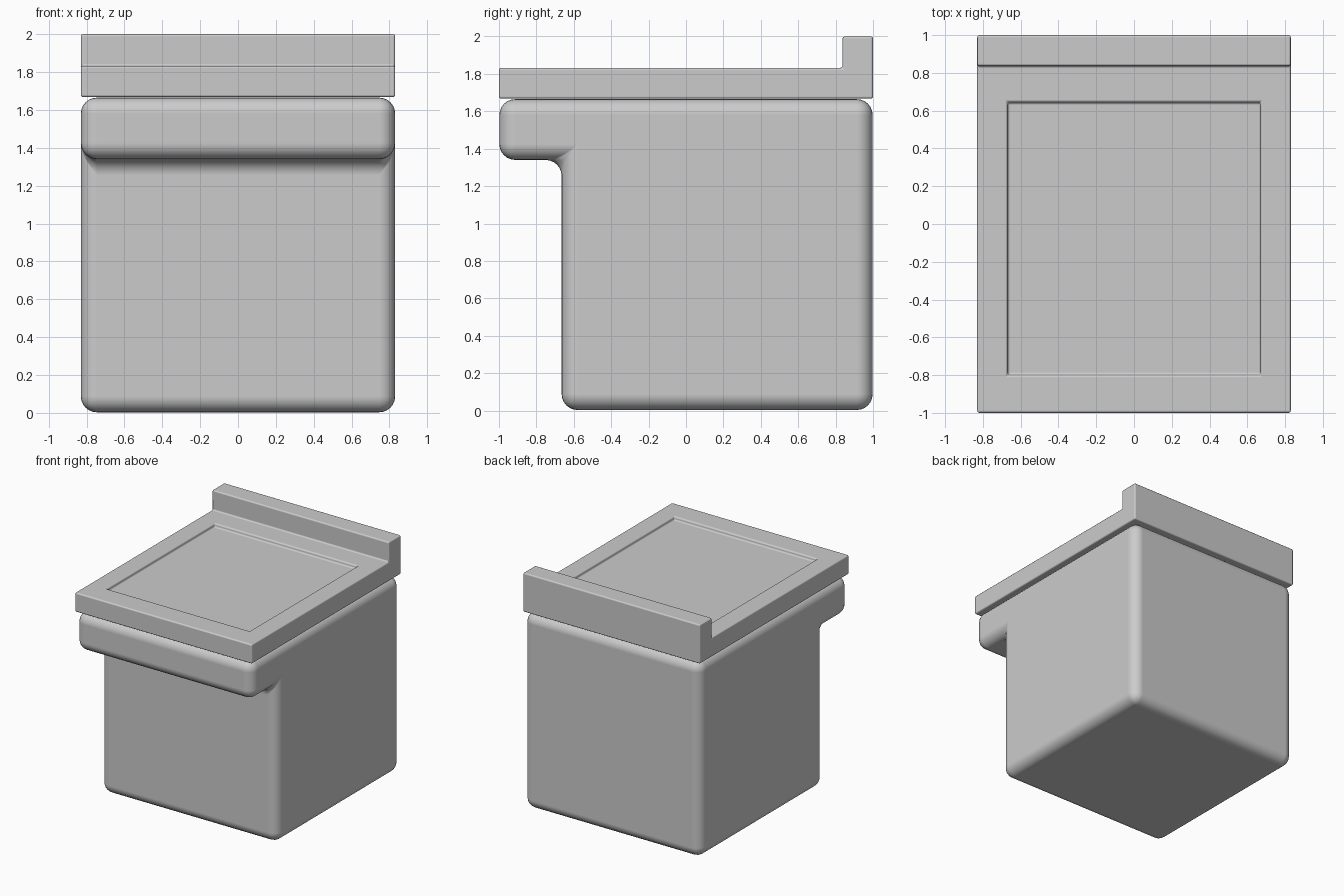
import bpy, bmesh
from math import radians

if "Cube" in bpy.data.objects:
    bpy.data.objects.remove(bpy.data.objects["Cube"])

HALF_W = 0.83


def extrude_profile(name, profile, bevel, segments, edit=None):
    """Extrude a (y, z) side profile across x, then round its edges."""
    bm = bmesh.new()
    verts = [bm.verts.new((-HALF_W, y, z)) for y, z in profile]
    face = bm.faces.new(verts)
    ext = bmesh.ops.extrude_face_region(bm, geom=[face])
    moved = [v for v in ext["geom"] if isinstance(v, bmesh.types.BMVert)]
    bmesh.ops.translate(bm, verts=moved, vec=(2 * HALF_W, 0, 0))
    bmesh.ops.recalc_face_normals(bm, faces=bm.faces)
    if edit:
        edit(bm)
    mesh = bpy.data.meshes.new(name)
    bm.to_mesh(mesh)
    bm.free()
    obj = bpy.data.objects.new(name, mesh)
    bpy.context.collection.objects.link(obj)
    mod = obj.modifiers.new("rounding", "BEVEL")
    mod.width = bevel
    mod.segments = segments
    mod.limit_method = "ANGLE"
    mod.angle_limit = radians(30)
    mod.harden_normals = True
    bpy.ops.object.select_all(action="DESELECT")
    bpy.context.view_layer.objects.active = obj
    obj.select_set(True)
    bpy.ops.object.shade_smooth_by_angle(angle=radians(40))
    return obj


def sink_panel(bm):
    """Shallow rectangular recess in the worktop."""
    bm.normal_update()
    top = next(f for f in bm.faces
               if f.normal.z > 0.9 and f.calc_center_median().y < 0.5)
    mid_y = top.calc_center_median().y

    bmesh.ops.inset_individual(bm, faces=[top], thickness=0.1)
    for v in top.verts:
        v.co.x = 0.67 if v.co.x > 0 else -0.67
        v.co.y = 0.645 if v.co.y > mid_y else -0.80
    bmesh.ops.inset_individual(bm, faces=[top], thickness=0.004)
    for v in top.verts:
        v.co.z -= 0.03


# Soft rounded cabinet with an overhanging front
extrude_profile("cabinet_body",
                [(-0.665, 0.003), (0.998, 0.003), (0.998, 1.665),
                 (-0.998, 1.665), (-0.998, 1.34), (-0.665, 1.34)],
                0.085, 6)

# Worktop slab with raised back edge and recessed panel
extrude_profile("worktop",
                [(-1, 1.668), (1, 1.668), (1, 2.0),
                 (0.837, 2.0), (0.837, 1.832), (-1, 1.832)],
                0.012, 3, sink_panel)
